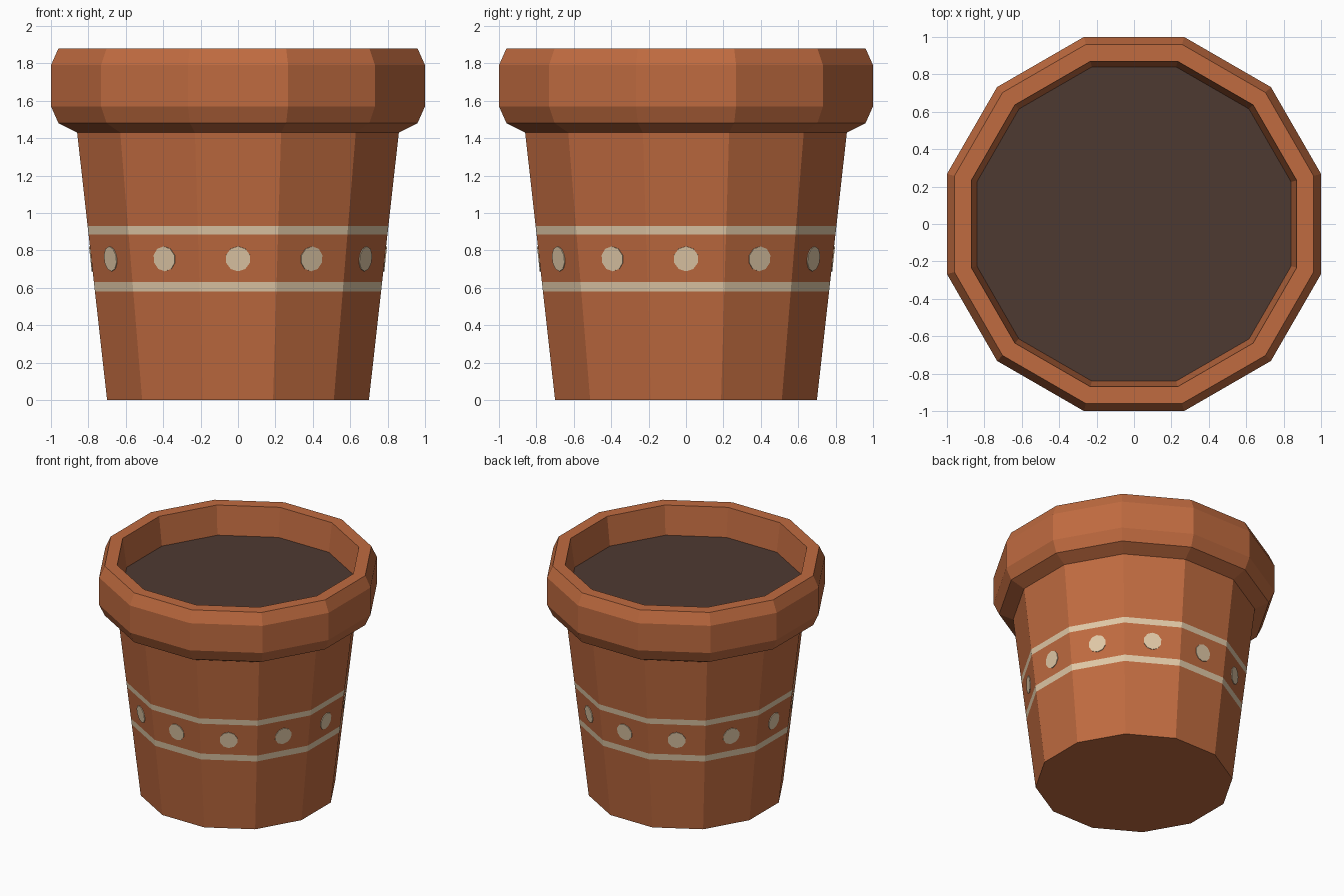
import bpy, bmesh, math
from mathutils import Matrix, Vector

if "Cube" in bpy.data.objects:
    bpy.data.objects.remove(bpy.data.objects["Cube"])

SIDES = 12
STEP = 2 * math.pi / SIDES


def material(name, rgb):
    m = bpy.data.materials.new(name)
    m.diffuse_color = (*rgb, 1)
    m.use_nodes = True
    m.node_tree.nodes["Principled BSDF"].inputs["Base Color"].default_value = m.diffuse_color
    return m


TERRACOTTA = material("terracotta", (0.527, 0.147, 0.051))
CREAM = material("cream paint", (0.75, 0.58, 0.385))
SOIL = material("dark soil", (0.076, 0.041, 0.031))


def finish(bm, name, mats):
    me = bpy.data.meshes.new(name)
    bm.to_mesh(me)
    bm.free()
    for m in mats:
        me.materials.append(m)
    ob = bpy.data.objects.new(name, me)
    bpy.context.collection.objects.link(ob)
    return ob


def lathe(name, profile, mats, painted=(), cap_bottom=False, cap_top=False):
    """Turn (flat-side radius, z) points into a 12-sided shell; painted rows use slot 1."""
    bm = bmesh.new()
    rings = []
    for r, z in profile:
        c = r / math.cos(STEP / 2)
        rings.append([bm.verts.new((c * math.cos((k + 0.5) * STEP),
                                    c * math.sin((k + 0.5) * STEP), z))
                      for k in range(SIDES)])
    for row, (a, b) in enumerate(zip(rings, rings[1:])):
        for k in range(SIDES):
            n = (k + 1) % SIDES
            f = bm.faces.new((a[k], a[n], b[n], b[k]))
            f.material_index = int(row in painted)
    if cap_bottom:
        bm.faces.new(rings[0][::-1])
    if cap_top:
        bm.faces.new(rings[-1])
    return finish(bm, name, mats)


# Tapered body with two painted stripes
def body_radius(z):
    return 0.70 + 0.16 * z / 1.43


levels = [0, 0.58, 0.63, 0.885, 0.93, 1.43]
lathe("pot_body", [(body_radius(z), z) for z in levels],
      [TERRACOTTA, CREAM], painted=(1, 3), cap_bottom=True)

# Bevelled rim, running over the top and down the inside wall
lathe("pot_rim", [(0.86, 1.43), (0.96, 1.48), (1.0, 1.57), (1.0, 1.79),
                  (0.96, 1.88), (0.87, 1.88), (0.84, 1.65)], [TERRACOTTA])

# Soil surface
lathe("soil", [(0.83, 1.60), (0.842, 1.65)], [SOIL], cap_bottom=True, cap_top=True)

# Painted dots, one thin plate in the middle of each side
bm = bmesh.new()
dot_z = 0.755
slope = math.atan2(0.16, 1.43)
for k in range(SIDES):
    spin = Matrix.Rotation(k * STEP, 4, 'Z')
    tilt = Matrix.Rotation(math.pi / 2 + slope, 4, 'Y')
    roll = Matrix.Rotation(math.pi / 2, 4, 'Z')
    place = Matrix.Translation(Vector((body_radius(dot_z) + 0.001, 0, dot_z)))
    bmesh.ops.create_cone(bm, cap_ends=True, segments=10, radius1=0.067, radius2=0.067,
                          depth=0.008, matrix=spin @ place @ tilt @ roll)
finish(bm, "painted_dots", [CREAM])
